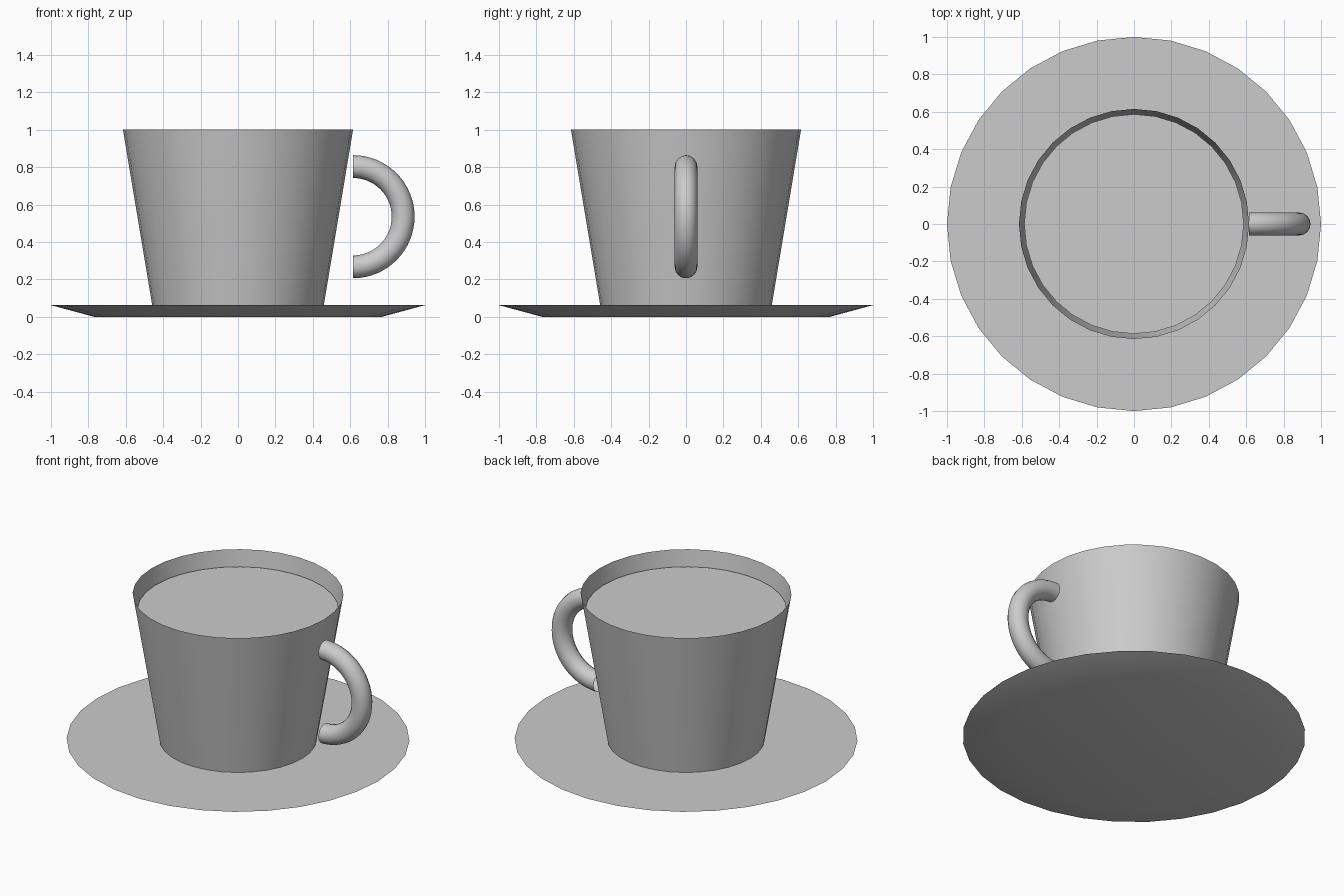
import bpy, bmesh, math

if "Cube" in bpy.data.objects:
    bpy.data.objects.remove(bpy.data.objects["Cube"])

SIDES = 32


def finish(name, bm):
    mesh = bpy.data.meshes.new(name)
    bm.to_mesh(mesh)
    bm.free()
    obj = bpy.data.objects.new(name, mesh)
    bpy.context.collection.objects.link(obj)
    bpy.ops.object.select_all(action='DESELECT')
    obj.select_set(True)
    bpy.context.view_layer.objects.active = obj
    bpy.ops.object.shade_smooth_by_angle(angle=math.radians(30))
    return obj


def frustum(name, r_low, z_low, r_high, z_high, close_top=True):
    bm = bmesh.new()
    rings = [[bm.verts.new((r * math.cos(a), r * math.sin(a), z))
              for a in (2 * math.pi * i / SIDES for i in range(SIDES))]
             for r, z in ((r_low, z_low), (r_high, z_high))]
    low, high = rings
    for i in range(SIDES):
        j = (i + 1) % SIDES
        bm.faces.new((low[i], low[j], high[j], high[i]))
    bm.faces.new(low[::-1])
    if close_top:
        bm.faces.new(high)
    return finish(name, bm)


def disc(name, radius, z):
    bm = bmesh.new()
    bmesh.ops.create_circle(bm, cap_ends=True, segments=SIDES, radius=radius)
    bmesh.ops.translate(bm, verts=bm.verts, vec=(0, 0, z))
    return finish(name, bm)


# Saucer and thin-walled cup
frustum("saucer", 0.77, 0.0, 1.0, 0.062)
frustum("cup", 0.459, 0.063, 0.615, 1.0, close_top=False)

# Drink surface with two concentric foam rings
for name, radius, z in (("drink", 0.587, 0.9),
                        ("foam_outer", 0.384, 0.902),
                        ("foam_inner", 0.158, 0.904)):
    disc(name, radius, z)

# Handle: half torus with open ends, beside the cup wall
bm = bmesh.new()
cx, cz, major, minor, arc, tube = 0.615, 0.535, 0.268, 0.061, 32, 16
loops = []
for i in range(arc + 1):
    a = -math.pi / 2 + math.pi * i / arc
    loop = []
    for k in range(tube):
        t = 2 * math.pi * k / tube
        r = major + minor * math.cos(t)
        loop.append(bm.verts.new((cx + r * math.cos(a), minor * math.sin(t),
                                  cz + r * math.sin(a))))
    loops.append(loop)
for p, q in zip(loops, loops[1:]):
    for k in range(tube):
        n = (k + 1) % tube
        bm.faces.new((p[k], q[k], q[n], p[n]))
bmesh.ops.recalc_face_normals(bm, faces=bm.faces)
finish("handle", bm)
